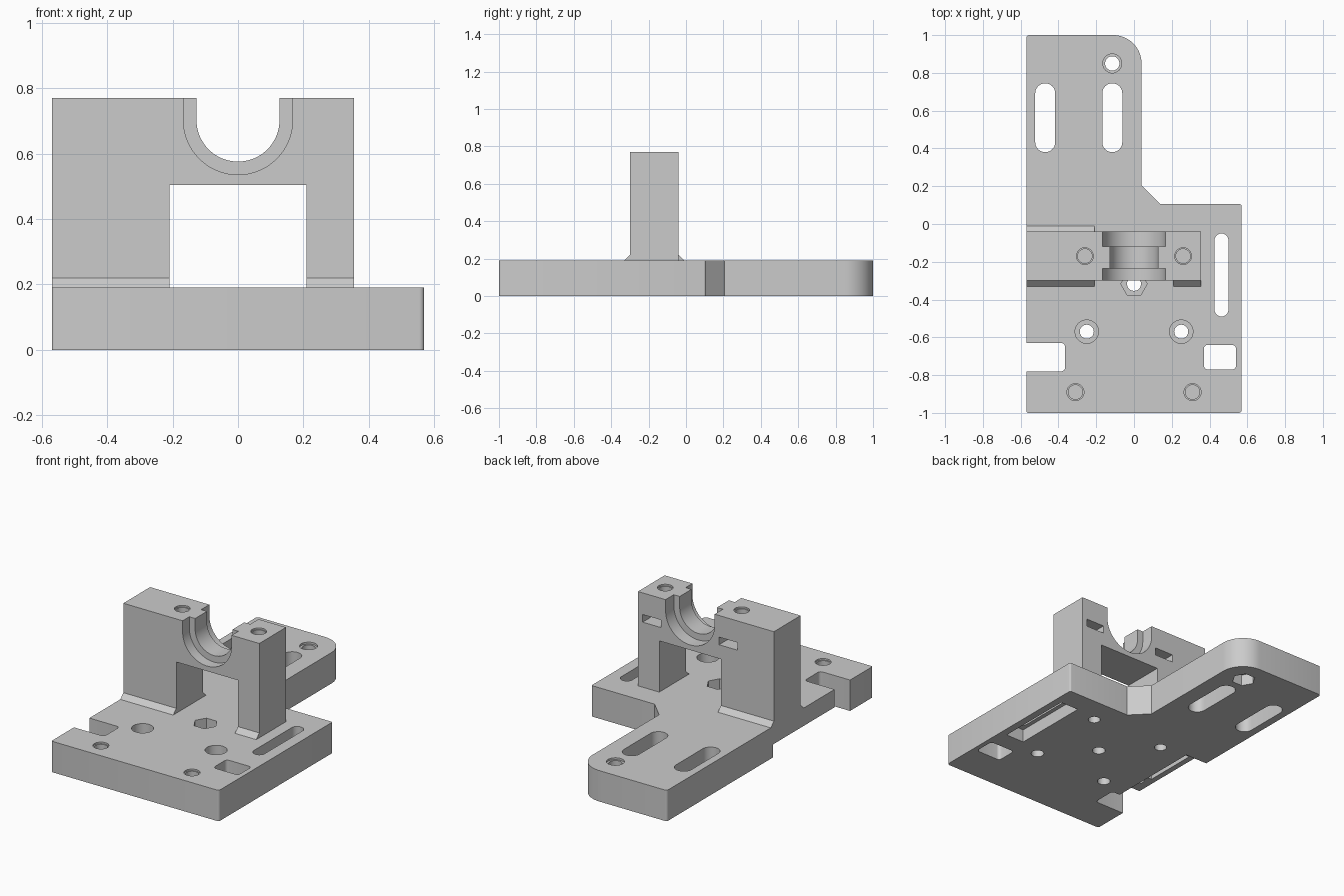
import bpy, bmesh, math
from mathutils import Vector

old = bpy.data.objects.get("Cube")
if old:
    bpy.data.objects.remove(old, do_unlink=True)

grey = bpy.data.materials.new("plain_grey")
grey.use_nodes = True
GREY = (0.6, 0.6, 0.6, 1)
grey.diffuse_color = GREY
grey.node_tree.nodes["Principled BSDF"].inputs["Base Color"].default_value = GREY

T = 0.19  # plate thickness


def arc(cx, cy, r, a0, a1, n=16):
    return [(cx + r * math.cos(math.radians(a0 + (a1 - a0) * i / n)),
             cy + r * math.sin(math.radians(a0 + (a1 - a0) * i / n))) for i in range(n + 1)]


def circle(cx, cy, r, n=40):
    return arc(cx, cy, r, 0, 360, n)[:-1]


def slot(cx, y0, y1, r):
    return arc(cx, y1 - r, r, 0, 180) + arc(cx, y0 + r, r, 180, 360)


def rect(x0, x1, y0, y1, r=0.0):
    if not r:
        return [(x0, y0), (x1, y0), (x1, y1), (x0, y1)]
    return (arc(x0 + r, y0 + r, r, 180, 270, 5) + arc(x1 - r, y0 + r, r, 270, 360, 5)
            + arc(x1 - r, y1 - r, r, 0, 90, 5) + arc(x0 + r, y1 - r, r, 90, 180, 5))


def prism(name, pts, lo, hi, axis="z", lo_scale=None):
    """Extrude a 2D outline along an axis."""
    place = {"z": lambda u, v, w: (u, v, w),
             "y": lambda u, v, w: (u, w, v),
             "x": lambda u, v, w: (w, u, v)}[axis]
    bm = bmesh.new()
    base = bm.faces.new([bm.verts.new(place(u, v, lo)) for u, v in pts])
    ext = bmesh.ops.extrude_face_region(bm, geom=[base])["geom"]
    moved = [g for g in ext if isinstance(g, bmesh.types.BMVert)]
    bmesh.ops.translate(bm, verts=moved, vec=Vector(place(0, 0, hi - lo)))
    bmesh.ops.recalc_face_normals(bm, faces=bm.faces)
    me = bpy.data.meshes.new(name)
    bm.to_mesh(me)
    bm.free()
    me.materials.append(grey)
    ob = bpy.data.objects.new(name, me)
    bpy.context.collection.objects.link(ob)
    return ob


def activate(ob):
    bpy.ops.object.select_all(action="DESELECT")
    ob.select_set(True)
    bpy.context.view_layer.objects.active = ob


def combine(ob, others, op="DIFFERENCE"):
    activate(ob)
    for other in others:
        mod = ob.modifiers.new("cut", "BOOLEAN")
        mod.operation, mod.solver, mod.object = op, "EXACT", other
        bpy.ops.object.modifier_apply(modifier=mod.name)
        bpy.data.objects.remove(other, do_unlink=True)


def cut(pts, lo, hi, axis="z"):
    ob = prism("cutter", pts, lo, hi, axis)
    ob.hide_render = True
    return ob


# Base plate with a narrow tail
outline = (arc(-0.56, -0.99, 0.01, 180, 270, 4) + arc(0.555, -0.985, 0.015, 270, 360, 4)
           + arc(0.56, 0.095, 0.01, 0, 90, 4) + [(0.14, 0.105), (0.04, 0.205)]
           + arc(-0.11, 0.85, 0.15, 0, 90) + arc(-0.555, 0.985, 0.015, 90, 180, 4))
plate = prism("base_plate", outline, 0, T)

DOWN, UP = -0.1, T + 0.1
cuts = [
    # open side notch and window
    cut(rect(-0.7, -0.365, -0.78, -0.63, 0.02), DOWN, UP),
    cut(rect(0.37, 0.54, -0.77, -0.64, 0.02), DOWN, UP),
    # adjustment slots
    cut(slot(-0.47, 0.38, 0.745, 0.053), DOWN, UP),
    cut(slot(-0.115, 0.38, 0.745, 0.053), DOWN, UP),
    cut(slot(0.463, -0.49, -0.05, 0.037), DOWN, UP),
    # underside recesses along both edges
    cut(rect(0.4, 0.525, -0.52, -0.03), DOWN, 0.08),
    cut(rect(-0.7, -0.42, -0.7, -0.03), DOWN, 0.08),
    cut(rect(-0.535, -0.46, -0.48, -0.14), DOWN, 0.14),
    cut(circle(-0.49, -0.54, 0.03), DOWN, 0.14),
    # tail screw hole with nut pocket below
    cut(circle(-0.115, 0.85, 0.038), DOWN, UP),
    cut(circle(-0.115, 0.85, 0.05), T - 0.012, UP),
    cut(circle(-0.115, 0.85, 0.068, 6), DOWN, 0.07),
    # centre screw hole with nut pocket above
    cut(circle(0, -0.317, 0.037), DOWN, UP),
    cut(circle(0, -0.317, 0.07, 6), 0.1, UP),
]
for s in (-1, 1):
    cuts += [
        cut(circle(s * 0.25, -0.57, 0.037), DOWN, UP),
        cut(circle(s * 0.25, -0.57, 0.062), 0.12, UP),
        cut(circle(s * 0.25, -0.06, 0.035), DOWN, 0.15),
        cut(circle(s * 0.31, -0.89, 0.038), 0.05, UP),
        cut(circle(s * 0.31, -0.89, 0.045), T - 0.01, UP),
    ]
combine(plate, cuts)

# Upright bracket: two legs, a bridge and a stepped half-round saddle
Y0, Y1, TOP = -0.30, -0.04, 0.77
legs = [(-0.57, T), (-0.21, T), (-0.21, 0.505), (0.21, 0.505), (0.21, T), (0.355, T),
        (0.355, TOP), (-0.57, TOP)]
bracket = prism("saddle_bracket", legs, Y0, Y1, "y")


def saddle(r):
    return arc(0, 0.703, r, 180, 360, 40) + [(r, 1), (-r, 1)]


cuts = [cut(saddle(0.127), -0.5, 0.2, "y"),
        cut(saddle(0.167), -0.5, -0.235, "y"),
        cut(saddle(0.167), -0.12, 0.2, "y")]
for s in (-1, 1):
    cuts += [
        # cap screw holes and rear nut slots
        cut(circle(s * 0.26, -0.17, 0.038), 0.5, 1),
        cut(circle(s * 0.26, -0.17, 0.044), TOP - 0.01, 1),
        cut(rect(s * 0.26 - 0.063, s * 0.26 + 0.063, 0.59, 0.637), -0.235, 0.1, "y"),
    ]
combine(bracket, cuts)

# Sloped fillets at the feet
for name, x0, x1, y, d in (("left_front_foot", 0.21, 0.355, Y0, -1),
                           ("right_front_foot", -0.57, -0.21, Y0, -1),
                           ("right_rear_foot", -0.57, -0.21, Y1, 1)):
    prism(name, [(y, T), (y + d * 0.03, T), (y, T + 0.03)], x0, x1, "x")

for ob in (plate, bracket):
    activate(ob)
    bpy.ops.object.shade_smooth_by_angle(angle=math.radians(25))
